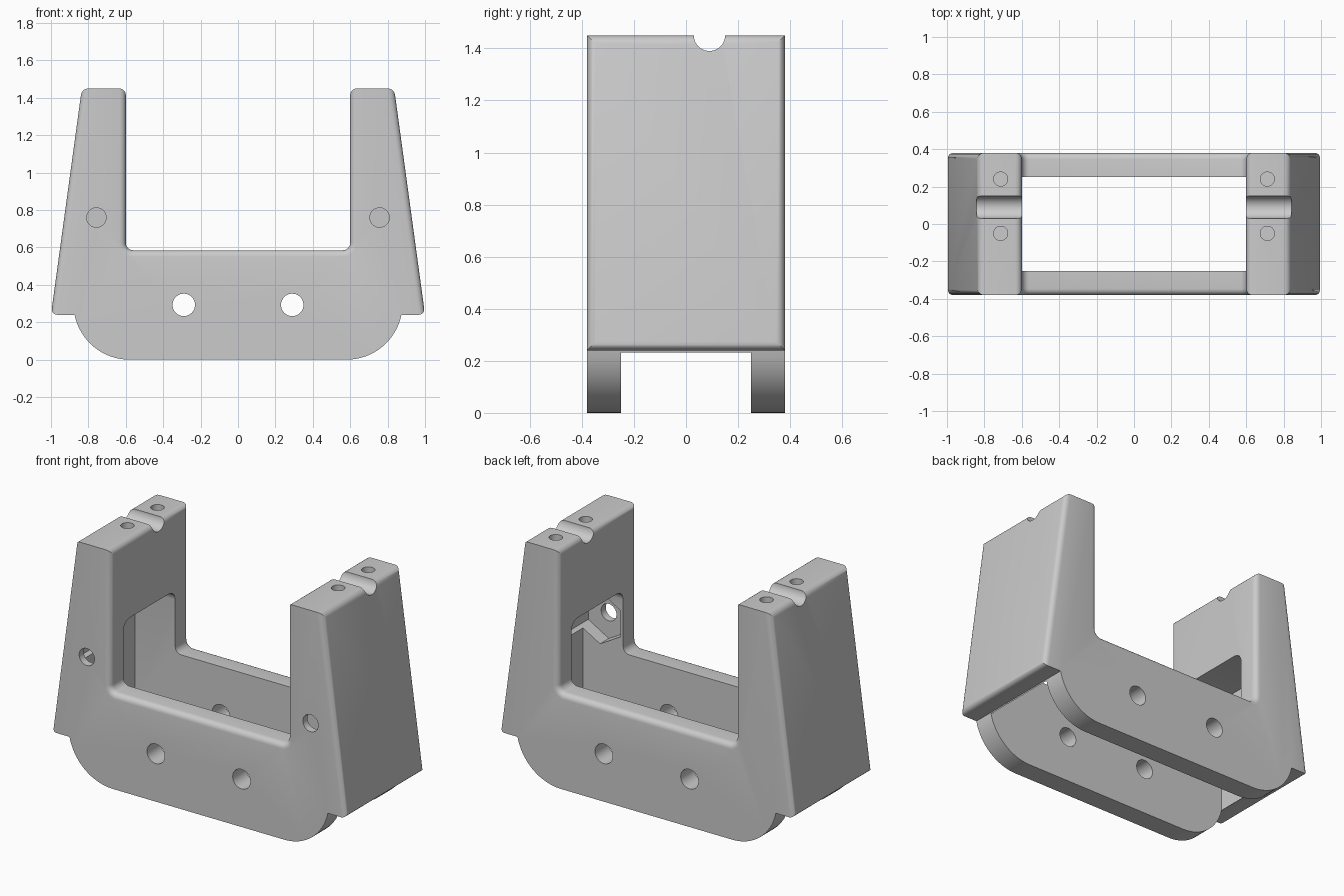
import bpy, bmesh
from math import sin, cos, pi, radians
from mathutils import Matrix, Vector

cube = bpy.data.objects.get("Cube")
if cube:
    bpy.data.objects.remove(cube, do_unlink=True)

HALF_DEPTH, PLATE_IN, TOP, LIP = 0.38, 0.25, 1.45, 0.24
INNER, SEAT = 0.6, 0.585

grey = bpy.data.materials.new("plain_grey")
grey.use_nodes = True
grey.diffuse_color = (0.6, 0.6, 0.6, 1)
grey.node_tree.nodes["Principled BSDF"].inputs["Base Color"].default_value = (0.6, 0.6, 0.6, 1)


def arc(cx, cz, r, start, end, steps):
    angles = [radians(start + (end - start) * i / steps) for i in range(steps + 1)]
    return [(cx + r * cos(a), cz + r * sin(a)) for a in angles]


def make_object(name, bm):
    bmesh.ops.recalc_face_normals(bm, faces=bm.faces)
    mesh = bpy.data.meshes.new(name)
    bm.to_mesh(mesh)
    bm.free()
    mesh.materials.append(grey)
    obj = bpy.data.objects.new(name, mesh)
    bpy.context.collection.objects.link(obj)
    return obj


def prism(points, axis, low, high):
    """Extrude a closed 2D outline along the x or y axis."""
    bm = bmesh.new()
    place = (lambda p, d: (d, p[0], p[1])) if axis == "x" else (lambda p, d: (p[0], d, p[1]))
    face = bm.faces.new([bm.verts.new(place(p, low)) for p in points])
    new = bmesh.ops.extrude_face_region(bm, geom=[face])["geom"]
    shift = Vector(place((0, 0), high - low))
    bmesh.ops.translate(bm, verts=[v for v in new if isinstance(v, bmesh.types.BMVert)], vec=shift)
    return bm


def cylinder(radius, depth, location, axis, sides=40):
    bm = bmesh.new()
    turn = {"x": Matrix.Rotation(pi / 2, 4, "Y"), "y": Matrix.Rotation(pi / 2, 4, "X"), "z": Matrix()}
    bmesh.ops.create_cone(bm, cap_ends=True, segments=sides, radius1=radius, radius2=radius,
                          depth=depth, matrix=Matrix.Translation(location) @ turn[axis])
    return bm


# Body: U outline with sloped arms and rounded feet
half = arc(0.58, 0.3, 0.3, -90, -11.5, 16)
half += [(1, LIP), (0.835, TOP), (INNER, TOP)]
half += arc(INNER - 0.04, SEAT + 0.04, 0.04, 0, -90, 6)
bm = prism(half + [(-x, z) for x, z in reversed(half)], "y", -HALF_DEPTH, HALF_DEPTH)


def is_rounded(edge):
    a, b = (v.co for v in edge.verts)
    mid = (a + b) / 2
    if abs(a.y - b.y) > 0.1:      # cross edges: arm tops and slab lips
        return mid.z > TOP - 0.01 or abs(mid.x) > 0.99
    outer = abs(mid.x) > 0.89 and abs(a.z - b.z) > 0.5
    inner = abs(mid.x) < INNER + 0.01 and SEAT - 0.01 < mid.z < TOP - 0.01
    return outer or inner


bmesh.ops.bevel(bm, geom=[e for e in bm.edges if is_rounded(e)], offset=0.034,
                offset_type="OFFSET", segments=5, profile=0.5, affect="EDGES", clamp_overlap=True)
body = make_object("bracket_body", bm)

# Cutters: cavity between the plates, then grooves, bores and nut pockets
r = 0.06
tunnel = [(PLATE_IN, -0.1)] + arc(PLATE_IN - r, 0.97 - r, r, 0, 90, 6)
tunnel += [(-y, z) for y, z in reversed(tunnel)]
cutters = [("cavity", prism(tunnel, "x", -0.872, 0.872)),
           ("cable_groove", cylinder(0.06, 3, (0, 0.09, TOP), "x"))]
for side, s in (("right", -1), ("left", 1)):
    cutters += [
        (side + "_plate_bore", cylinder(0.06, 2, (s * 0.29, 0, 0.293), "y")),
        (side + "_arm_bore", cylinder(0.052, 0.4, (s * 0.757, -0.4, 0.76), "y")),
        (side + "_nut_pocket", cylinder(0.16, 0.2, (s * 0.757, PLATE_IN * -1 + 0.015, 0.76), "y", 6)),
        (side + "_back_top_bore", cylinder(0.038, 0.4, (s * 0.713, 0.24, TOP), "z", 24)),
        (side + "_front_top_bore", cylinder(0.038, 0.4, (s * 0.713, -0.05, TOP), "z", 24)),
    ]

bpy.context.view_layer.objects.active = body
for name, cutter_mesh in cutters:
    cutter = make_object(name + "_cutter", cutter_mesh)
    cutter.hide_render = True
    mod = body.modifiers.new(name, "BOOLEAN")
    mod.operation, mod.solver, mod.object = "DIFFERENCE", "EXACT", cutter
    bpy.ops.object.modifier_apply(modifier=mod.name)
    bpy.data.objects.remove(cutter, do_unlink=True)

# Smooth rounded edges, keep hard corners
bpy.ops.object.select_all(action="DESELECT")
body.select_set(True)
bpy.ops.object.shade_smooth_by_angle(angle=radians(30))
